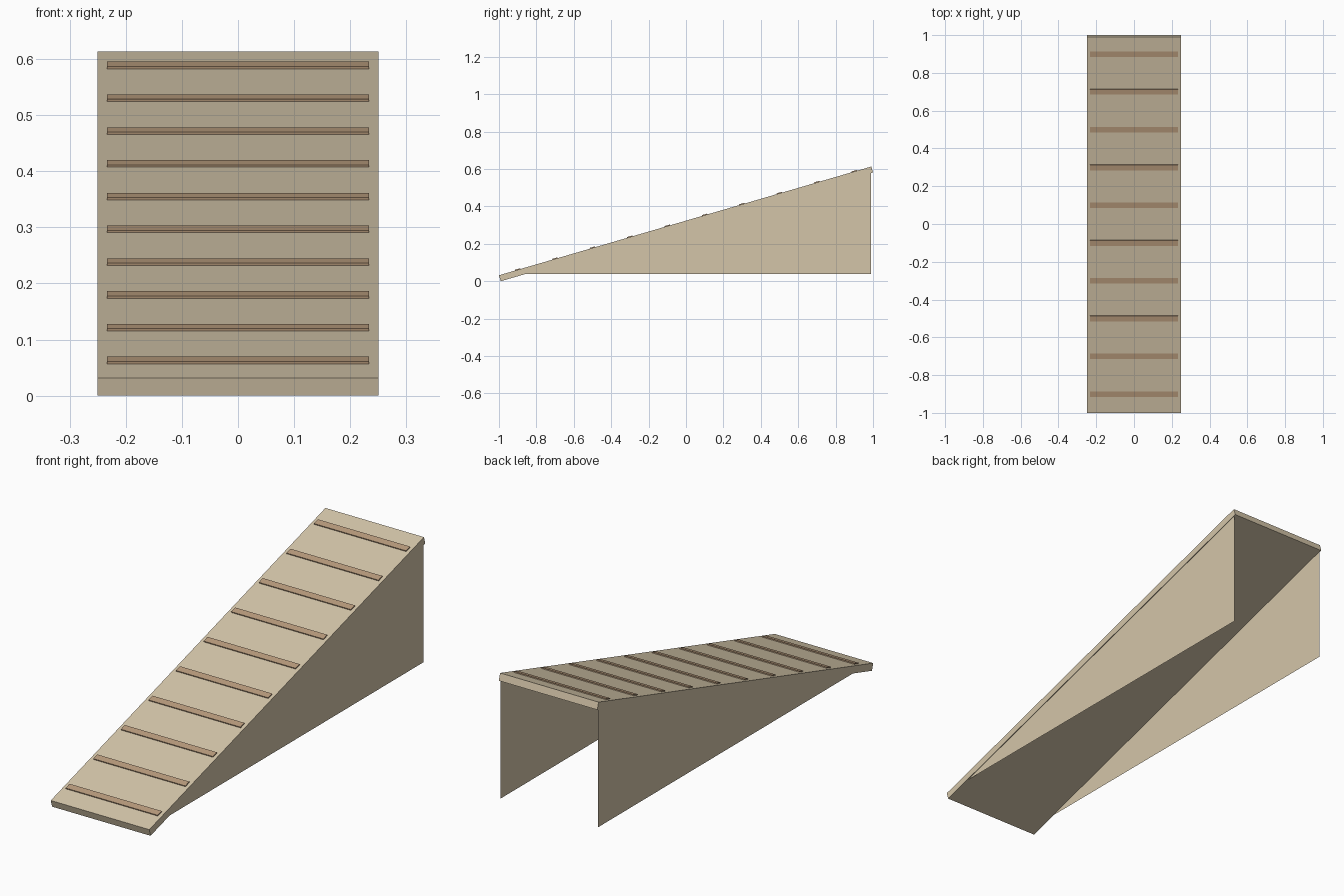
import bpy, bmesh, math
from mathutils import Matrix

if "Cube" in bpy.data.objects:
    bpy.data.objects.remove(bpy.data.objects["Cube"])

SLOPE = math.atan(0.292)
THICK = 0.0332
C, S = math.cos(SLOPE), math.sin(SLOPE)
LENGTH = (2 - THICK * S) / C


def material(name, rgb):
    m = bpy.data.materials.new(name)
    m.diffuse_color = (*rgb, 1)
    m.use_nodes = True
    m.node_tree.nodes["Principled BSDF"].inputs["Base Color"].default_value = m.diffuse_color
    return m


tan = material("tan_board", (0.658, 0.558, 0.397))
brown = material("brown_cleat", (0.479, 0.328, 0.202))


def add_object(name, bm, mat):
    mesh = bpy.data.meshes.new(name)
    bm.to_mesh(mesh)
    bm.free()
    mesh.materials.append(mat)
    ob = bpy.data.objects.new(name, mesh)
    bpy.context.collection.objects.link(ob)
    return ob


def sloped_box(name, size, y, z, mat):
    """Box tilted to the ramp slope, centred at y, z."""
    bm = bmesh.new()
    bmesh.ops.create_cube(bm, size=1, matrix=Matrix.Diagonal((*size, 1)))
    ob = add_object(name, bm, mat)
    ob.location = (0, y, z)
    ob.rotation_euler.x = SLOPE
    return ob


# ramp board
mid_z = (LENGTH * S + THICK * C) / 2
sloped_box("ramp_board", (0.5, LENGTH, THICK), 0, mid_z, tan)

# foot cleats, slightly sunk into the board
PROUD, DEPTH = 0.0045, 0.012
for i in range(10):
    y = -0.9 + 0.2 * i
    surface = mid_z + THICK / 2 / C + y * math.tan(SLOPE)
    off = PROUD - DEPTH / 2
    sloped_box(f"cleat_{i + 1}", (0.467, 0.03, DEPTH),
               y - off * S, surface + off * C, brown)

# thin triangular side panels, open at the back and below
BASE, BACK = 0.038, 0.99
under = mid_z - THICK / 2 / C
tip = (BASE - under) / math.tan(SLOPE)
for side, x in (("left", -0.247), ("right", 0.247)):
    bm = bmesh.new()
    pts = [(tip, BASE), (BACK, BASE), (BACK, under + BACK * math.tan(SLOPE))]
    if x < 0:
        pts.reverse()
    bm.faces.new([bm.verts.new((x, y, z)) for y, z in pts])
    add_object(f"{side}_side_panel", bm, tan)
